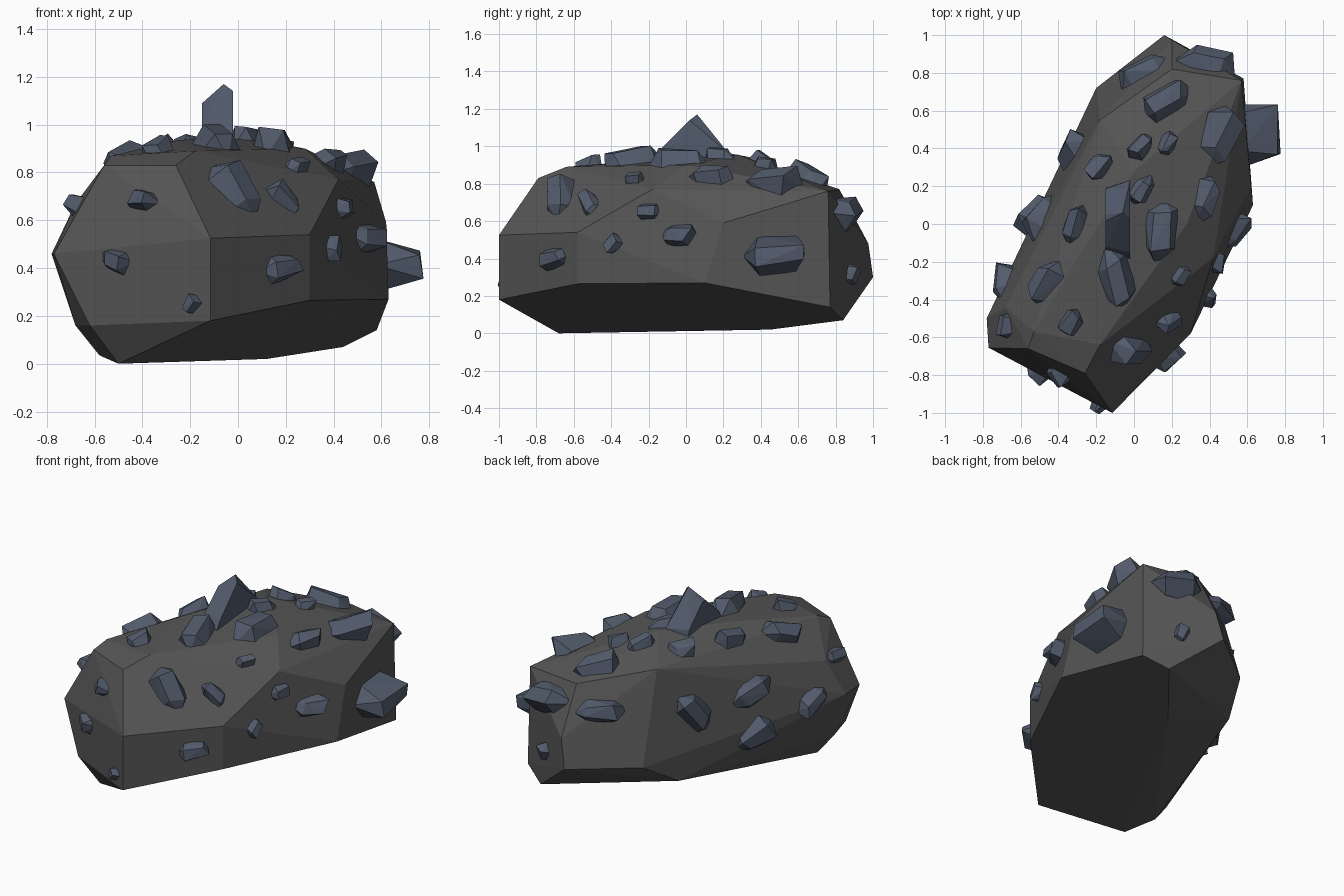
import bpy, bmesh, math, random
from mathutils import Vector, Matrix
from mathutils.bvhtree import BVHTree

if "Cube" in bpy.data.objects:
    bpy.data.objects.remove(bpy.data.objects["Cube"])

random.seed(4)


def material(name, color):
    m = bpy.data.materials.new(name)
    m.diffuse_color = (*color, 1)
    m.use_nodes = True
    m.node_tree.nodes["Principled BSDF"].inputs["Base Color"].default_value = m.diffuse_color
    return m


def hull(bm, points):
    verts = [bm.verts.new(p) for p in points]
    res = bmesh.ops.convex_hull(bm, input=verts)
    dead = {g for g in res["geom_interior"] + res["geom_unused"]
            if isinstance(g, bmesh.types.BMVert)}
    bmesh.ops.delete(bm, geom=list(dead), context="VERTS")


def add_object(name, bm, mat):
    bmesh.ops.recalc_face_normals(bm, faces=bm.faces)
    me = bpy.data.meshes.new(name)
    bm.to_mesh(me)
    ob = bpy.data.objects.new(name, me)
    me.materials.append(mat)
    bpy.context.collection.objects.link(ob)


# Boulder: convex faceted hull around its main corners
front_end = [(-.115, -1, .18), (-.115, -1, .525), (-.62, -.73, .16),
             (-.77, -.655, .46), (-.56, -.66, .83), (-.26, -.79, .83)]
right_side = [(.3, -.58, .265), (.3, -.58, .54), (.63, .1, .27), (.62, .2, .59),
              (.42, -.18, .77), (.58, .77, .14), (.57, .76, .76)]
crown = [(-.53, -.57, .87), (-.18, -.64, .89), (-.25, -.1, .935), (0, .28, .955),
         (.28, 0, .9), (-.18, .55, .86), (.2, .82, .77)]
back_left = [(.16, 1, .3), (.2, .975, .48), (-.2, .72, .3), (-.78, -.5, .46),
             (-.68, -.44, .67), (-.68, -.52, .16)]
underside = [(-.5, -.68, 0), (-.58, -.5, .035), (.12, .45, .02), (.44, .84, .07),
             (-.3, .5, .16)]
body = bmesh.new()
hull(body, front_end + right_side + crown + back_left + underside)
bmesh.ops.dissolve_limit(body, angle_limit=math.radians(3), verts=body.verts, edges=body.edges)
tree = BVHTree.FromBMesh(body)
add_object("boulder", body, material("dark_stone", (.09, .09, .09)))

# Ore chunks: position across each view, length, and a twist where one stands askew
X, Y, Z = Vector((1, 0, 0)), Vector((0, 1, 0)), Vector((0, 0, 1))
LONG_AXIS = Vector((.5, .86, 0)).normalized()
top = [(.04, .8, .27), (.39, .85, .34), (.17, .65, .3, -30), (.46, .47, .32),
       (-.18, .31, .19), (.03, .4, .18), (.17, .42, .14), (.38, .14, .24),
       (.04, .18, .18), (.15, -.03, .34, 25), (-.1, -.29, .36, 45), (-.31, 0, .22),
       (-.47, -.31, .27), (-.33, -.52, .17)]
left = [(-.03, .6, .29, 20), (.3, .46, .25, 40), (-.38, .56, .3, -50),
        (-.05, .34, .28, 25), (.54, .66, .16)]
front = [(-.4, .68, .16), (-.51, .43, .16), (-.19, .25, .1, 50), (-.02, .73, .33, -80),
         (.19, .69, .18, -55), (.18, .4, .2)]
right = [(-.39, .48, .13, 60), (-.27, .82, .13), (-.2, .65, .13), (-.03, .53, .22),
         (.49, .42, .35), (.88, .31, .12, 70)]


def chunk_points(origin, along, out, L):
    """Six-sided base sunk in the stone, smaller sloping four-sided cap."""
    across = out.cross(along)
    W = .04 + .44 * L
    H = .022 + (.4 if L == .35 else .14) * L     # the big right chunk juts out
    j = lambda a: random.uniform(-a, a)
    base = [(.52 * math.cos(k * math.pi / 3), .58 * math.sin(k * math.pi / 3), 0)
            for k in range(6)]
    tilt = j(.7)
    cap = [(sx * .3, sy * .24, H * (1 + tilt * sx * .6 + j(.08)))
           for sx in (-1, 1) for sy in (-1, 1)]
    return [origin + along * (a + j(.1)) * L + across * (b + j(.1)) * W
            + out * (h if h else -.035) for a, b, h in base + cap]


ore = material("blue_grey_ore", (.085, .105, .15))
chunks = bmesh.new()
for spots, u_axis, v_axis in ((top, X, Y), (left, -Y, Z), (front, X, Z), (right, Y, Z)):
    toward = u_axis.cross(v_axis)
    for u, v, L, *twist in spots:
        spot = u_axis * u + v_axis * v
        loc, nor, _, _ = tree.ray_cast(spot + toward * 3, -toward)
        if loc is None:
            loc, nor, _, _ = tree.find_nearest(spot)
        # chunks run with the boulder, or level across its two ends
        level = Z.cross(nor)
        along = LONG_AXIS if abs(nor.dot(LONG_AXIS)) < .66 else level
        if toward == -X:
            along = -LONG_AXIS
        along = (along - nor * along.dot(nor)).normalized()
        turn = math.radians(sum(twist)) + random.uniform(-.2, .2)
        along = Matrix.Rotation(turn, 3, nor) @ along
        hull(chunks, chunk_points(loc, along, nor, L))
add_object("ore_chunks", chunks, ore)

# Tall crystal on the crown: peaked slab, higher and wider on its right half
crest = bmesh.new()
profile = [(-.2, .89), (-.15, .97), (.02, 1.14), (.06, 1.17), (.23, .96), (.24, .89)]
slab = [(-.02, y, z) for y, z in profile if z < 1.15]
slab += [(-.15, y * .8, min(z, 1.09)) for y, z in profile]
hull(crest, slab + [(-.06, .06, 1.17)])
add_object("crown_crystal", crest, ore)
